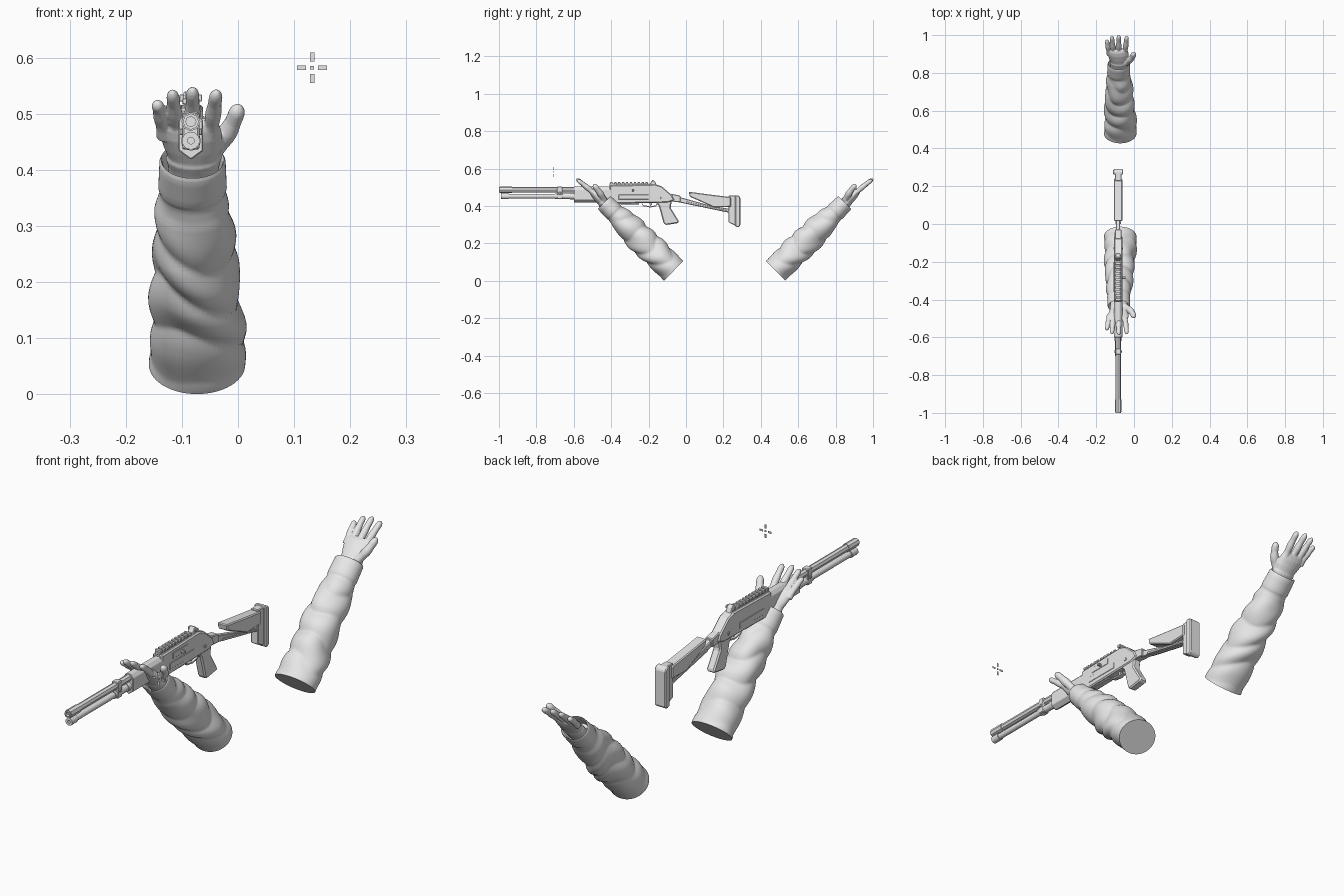
import bpy, bmesh, math
from mathutils import Matrix, Vector

if "Cube" in bpy.data.objects:
    bpy.data.objects.remove(bpy.data.objects["Cube"])

grey = bpy.data.materials.new("light_grey")
grey.use_nodes = True
grey.diffuse_color = (0.8, 0.8, 0.8, 1)
grey.node_tree.nodes["Principled BSDF"].inputs["Base Color"].default_value = (0.8, 0.8, 0.8, 1)
GX = -0.084  # centre plane of the gun


def finish(name, bm, angle=None, bevel=0):
    bmesh.ops.recalc_face_normals(bm, faces=bm.faces)
    me = bpy.data.meshes.new(name)
    bm.to_mesh(me)
    bm.free()
    me.materials.append(grey)
    ob = bpy.data.objects.new(name, me)
    bpy.context.scene.collection.objects.link(ob)
    if angle:
        me.shade_smooth()
        me.set_sharp_from_angle(angle=math.radians(angle))
    if bevel:
        mod = ob.modifiers.new("bevel", "BEVEL")
        mod.width, mod.segments = bevel, 1
        mod.limit_method = "ANGLE"
    return ob


def side_prism(name, pts, width, x=GX, bevel=0.003):
    """Extrude a (y, z) profile across x."""
    bm = bmesh.new()
    face = bm.faces.new([bm.verts.new((x - width / 2, y, z)) for y, z in pts])
    new = bmesh.ops.extrude_face_region(bm, geom=[face])["geom"]
    bmesh.ops.translate(bm, vec=(width, 0, 0), verts=[g for g in new if isinstance(g, bmesh.types.BMVert)])
    return finish(name, bm, bevel=bevel)


def block(name, y0, y1, z0, z1, width, x=GX, bevel=0.002):
    return side_prism(name, [(y0, z0), (y1, z0), (y1, z1), (y0, z1)], width, x, bevel)


def rod(name, y0, y1, z, r, sides=6, bore=0):
    """Straight bar along y, with an optional recess in its front end."""
    bm = bmesh.new()
    rot = Matrix.Translation((GX, (y0 + y1) / 2, z)) @ Matrix.Rotation(math.pi / 2, 4, "X")
    bmesh.ops.create_cone(bm, cap_ends=True, segments=sides, radius1=r, radius2=r, depth=y1 - y0,
                          matrix=rot @ Matrix.Rotation(math.pi / 2, 4, "Z"))
    if bore:
        bm.faces.ensure_lookup_table()
        end = min(bm.faces, key=lambda f: f.calc_center_median().y)
        bmesh.ops.inset_region(bm, faces=[end], thickness=r - bore)
        new = bmesh.ops.extrude_face_region(bm, geom=[end])["geom"]
        bmesh.ops.translate(bm, vec=(0, 0.03, 0), verts=[g for g in new if isinstance(g, bmesh.types.BMVert)])
        bmesh.ops.delete(bm, geom=[end], context="FACES")
    return finish(name, bm, 40)


# barrel and magazine tube
rod("barrel", -1, -0.35, 0.486, 0.0145, 8, 0.009)
rod("muzzle_ring", -0.995, -0.93, 0.486, 0.017, 8, 0.0145)
rod("magazine_tube", -0.975, -0.35, 0.452, 0.0125, 12)
rod("magazine_cap", -0.99, -0.95, 0.452, 0.016, 12, 0.006)
rod("magazine_sleeve", -0.7, -0.58, 0.452, 0.0155, 12)
side_prism("barrel_clamp", [(-0.69, 0.436), (-0.66, 0.436), (-0.66, 0.503), (-0.69, 0.503)], 0.03)
rod("front_ring", -0.62, -0.59, 0.452, 0.018, 12)
block("clamp_screw", -0.682, -0.668, 0.462, 0.474, 0.04)

# six-sided handguard
bm = bmesh.new()
outline = [(0, 0.418), (0.022, 0.434), (0.022, 0.488), (0.01, 0.503), (-0.01, 0.503), (-0.022, 0.488), (-0.022, 0.434)]
front = bm.faces.new([bm.verts.new((GX + x, -0.6, z)) for x, z in outline])
new = bmesh.ops.extrude_face_region(bm, geom=[front])["geom"]
bmesh.ops.translate(bm, vec=(0, 0.23, 0), verts=[g for g in new if isinstance(g, bmesh.types.BMVert)])
finish("handguard", bm, bevel=0.002)

# receiver, rail and sights
side_prism("receiver", [(-0.41, 0.422), (-0.37, 0.413), (-0.1, 0.418), (-0.062, 0.43), (-0.075, 0.458),
                        (-0.13, 0.505), (-0.165, 0.516), (-0.41, 0.51)], 0.044, bevel=0.005)
block("rail_base", -0.41, -0.2, 0.508, 0.519, 0.024)
for i in range(10):
    y = -0.405 + i * 0.021
    block("rail_tooth", y, y + 0.012, 0.517, 0.527, 0.03, bevel=0.001)
side_prism("rear_sight", [(-0.2, 0.51), (-0.155, 0.51), (-0.165, 0.53), (-0.178, 0.542), (-0.186, 0.53)], 0.026)
for s in (-1, 1):
    block("sight_knob", -0.182, -0.168, 0.522, 0.534, 0.008, GX + s * 0.016, 0.001)
    block("receiver_panel", -0.36, -0.2, 0.435, 0.46, 0.004, GX + s * 0.022, 0.001)
    block("receiver_pin", -0.135, -0.123, 0.437, 0.449, 0.004, GX + s * 0.023, 0.001)
block("ejection_port", -0.34, -0.24, 0.472, 0.496, 0.004, GX + 0.022, 0.001)
block("bolt_handle", -0.29, -0.278, 0.478, 0.488, 0.02, GX + 0.03)
block("loading_gate", -0.35, -0.25, 0.409, 0.42, 0.026)

# trigger, guard and grip
guard = [(-0.24, 0.418), (-0.228, 0.398), (-0.19, 0.392), (-0.162, 0.397), (-0.145, 0.42)]
for (ya, za), (yb, zb) in zip(guard, guard[1:]):
    side_prism("trigger_guard", [(ya, za), (yb, zb), (yb, zb + 0.006), (ya, za + 0.006)], 0.018, bevel=0)
side_prism("trigger", [(-0.195, 0.418), (-0.18, 0.418), (-0.183, 0.406), (-0.192, 0.4)], 0.008, bevel=0)
side_prism("grip", [(-0.165, 0.425), (-0.145, 0.4), (-0.138, 0.375), (-0.12, 0.308), (-0.108, 0.298),
                    (-0.042, 0.308), (-0.038, 0.318), (-0.082, 0.39), (-0.076, 0.43)], 0.036, bevel=0.006)

# folding stock
side_prism("stock_hinge", [(-0.095, 0.425), (-0.03, 0.42), (-0.03, 0.455), (-0.08, 0.465)], 0.034)
side_prism("stock_bar", [(-0.05, 0.422), (0.24, 0.362), (0.24, 0.383), (0.13, 0.402), (-0.05, 0.452)], 0.022)
side_prism("stock_rib", [(0, 0.414), (0.23, 0.367), (0.23, 0.374), (0, 0.424)], 0.03, bevel=0.001)
side_prism("cheek_rest", [(0.015, 0.476), (0.15, 0.458), (0.24, 0.447), (0.24, 0.395), (0.15, 0.392), (0.02, 0.45)],
           0.045, bevel=0.004)
side_prism("butt_frame", [(0.228, 0.455), (0.27, 0.455), (0.27, 0.292), (0.228, 0.312)], 0.034)
side_prism("butt_pad", [(0.262, 0.457), (0.28, 0.457), (0.291, 0.445), (0.291, 0.295), (0.278, 0.285), (0.262, 0.292)],
           0.052, bevel=0.004)

# floating aiming mark
for name, dx, dz, w, h in (("aim_left", -0.019, 0, 0.016, 0.008), ("aim_right", 0.019, 0, 0.016, 0.008),
                           ("aim_top", 0, 0.0195, 0.008, 0.016), ("aim_bottom", 0, -0.0195, 0.008, 0.016),
                           ("aim_dot", 0, 0, 0.007, 0.007)):
    block(name, -0.7105, -0.7095, 0.582 + dz - h / 2, 0.582 + dz + h / 2, w, 0.132 + dx, 0)


# arms are shaped in local (across, along, palm) axes, then placed
def skin(bm, rings):
    loops = [[bm.verts.new(p) for p in ring] for ring in rings]
    for a, b in zip(loops, loops[1:]):
        for i in range(len(a)):
            j = (i + 1) % len(a)
            bm.faces.new((a[i], a[j], b[j], b[i]))
    bm.faces.new(loops[0])
    bm.faces.new(loops[-1])


def oval(centre, u, v, n=20):
    angles = [2 * math.pi * i / n for i in range(n)]
    return [centre + u * math.cos(a) + v * math.sin(a) for a in angles]


def digit(bm, points, r):
    """Rounded finger through three points, swelling at the joints."""
    a, b, c = map(Vector, points)
    rings = []
    for f in (0, 0.1, 0.2, 0.3, 0.4, 0.5, 0.6, 0.7, 0.8, 0.88, 0.94, 0.98, 1):
        p = a * (1 - f) ** 2 + b * 2 * f * (1 - f) + c * f * f
        d = (b - a).lerp(c - b, f).normalized()
        u = d.cross(Vector((0, 0, 1))).normalized()
        size = r * (1 - 0.16 * f + 0.07 * math.cos(f * 13))
        size *= math.sqrt(max(0.03, 1 - max(0, (f - 0.8) / 0.2) ** 2))
        rings.append(oval(p, u * size, u.cross(d) * size, 14))
    skin(bm, rings)


SLEEVE = [(0, -0.073, 0.086, 0.074), (0.1, -0.072, 0.083, 0.074), (0.2, -0.075, 0.078, 0.077),
          (0.3, -0.078, 0.073, 0.074), (0.4, -0.08, 0.066, 0.062), (0.44, -0.081, 0.058, 0.05),
          (0.452, -0.081, 0.061, 0.053), (0.515, -0.081, 0.059, 0.05), (0.522, -0.081, 0.056, 0.047),
          (0.515, -0.081, 0.053, 0.044), (0.47, -0.081, 0.049, 0.04)]


def sleeve_ring(t, cx, hx, hn):
    env = math.sin(math.pi * min(1, t / 0.44)) ** 0.6 if 0 < t < 0.44 else 0
    ring = []
    for i in range(56):
        a = 2 * math.pi * i / 56
        wave = 62 * t + 2.2 * math.sin(a + 1) + 1.2 * math.sin(2 * a + 14 * t)
        fold = env * (0.011 * abs(math.sin(wave / 2)) - 0.007 + 0.003 * math.sin(3 * a + 25 * t))
        ring.append(Vector((cx + (hx + fold) * math.cos(a), t, (hn + fold) * math.sin(a))))
    return ring


def arm(prefix, mirrored):
    place = Matrix(((1, 0, 0, 0), (0, -0.71, 0.70, -0.066), (0, 0.70, 0.71, 0.053), (0, 0, 0, 1)))
    if mirrored:
        place = Matrix.Translation((0, 0.413, 0)) @ Matrix.Scale(-1, 4, (0, 1, 0)) @ place

    # creased sleeve with a turned cuff
    bm = bmesh.new()
    rings = []
    for p, q in zip(SLEEVE, SLEEVE[1:]):
        steps = 16 if q[0] - p[0] > 0.09 else 4
        for k in range(steps):
            f = k / steps
            rings.append(sleeve_ring(*[m + (n - m) * f for m, n in zip(p, q)]))
    rings.append(sleeve_ring(*SLEEVE[-1]))
    skin(bm, rings)
    bm.transform(place)
    finish(prefix + "_sleeve", bm, 50)

    # gloved hand, fused from palm and fingers
    bm = bmesh.new()
    palm = [(0.45, -0.08, 0.044, 0.032), (0.51, -0.079, 0.046, 0.03), (0.53, -0.079, 0.05, 0.031),
            (0.537, -0.079, 0.047, 0.028), (0.56, -0.08, 0.053, 0.027), (0.59, -0.084, 0.056, 0.024),
            (0.61, -0.087, 0.055, 0.018), (0.622, -0.088, 0.05, 0.01)]
    skin(bm, [oval(Vector((cx, t, -0.003)), Vector((hx, 0, 0)), Vector((0, 0, hn))) for t, cx, hx, hn in palm])
    for base, tip, reach, r in ((-0.131, -0.145, 0.683, 0.0135), (-0.109, -0.117, 0.712, 0.0142),
                                (-0.081, -0.081, 0.719, 0.0148), (-0.05, -0.038, 0.712, 0.0148)):
        digit(bm, [(base, 0.585, -0.005), ((base + tip) / 2, 0.645, -0.004), (tip, reach, -0.016)], r)
    digit(bm, [(-0.05, 0.53, 0.006), (-0.012, 0.565, 0.022), (0.002, 0.632, 0.028)], 0.018)
    bm.transform(place)
    hand = finish(prefix + "_hand", bm, 60)
    mod = hand.modifiers.new("fuse", "REMESH")
    mod.mode, mod.voxel_size, mod.use_smooth_shade = "VOXEL", 0.0025, True
    mod = hand.modifiers.new("soften", "SMOOTH")
    mod.factor, mod.iterations = 0.5, 4


arm("front_arm", False)
arm("rear_arm", True)
